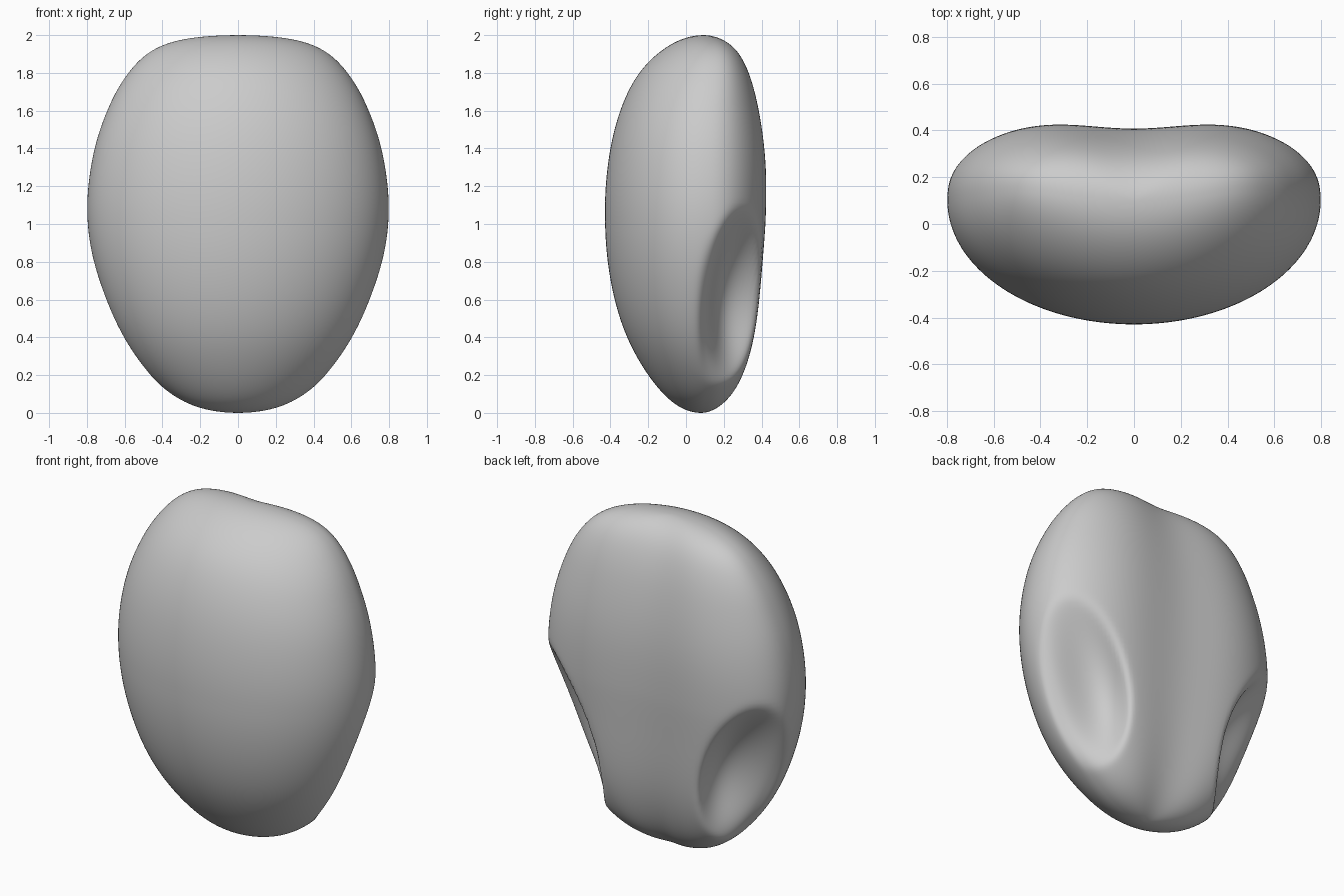
import bpy, bmesh, math

if "Cube" in bpy.data.objects:
    bpy.data.objects.remove(bpy.data.objects["Cube"])

SEG, RINGS = 160, 110

# Profiles by height: (z, half width, front depth, back depth), each divided by a unit sphere's radius
PROFILE = [
    (0.00, 0.95, 0.45, 0.36), (0.10, 0.80, 0.46, 0.36), (0.20, 0.775, 0.475, 0.35),
    (0.40, 0.765, 0.505, 0.335), (0.60, 0.765, 0.515, 0.32), (0.80, 0.78, 0.522, 0.313),
    (1.05, 0.80, 0.53, 0.323), (1.31, 0.815, 0.54, 0.34), (1.61, 0.86, 0.56, 0.355),
    (1.81, 0.96, 0.58, 0.38), (1.91, 1.11, 0.57, 0.41), (1.965, 1.30, 0.56, 0.43),
    (2.00, 1.65, 0.56, 0.44)]
PHI = [math.acos(max(-1, min(1, 1 - p[0]))) for p in PROFILE]


def sample(phi, k):
    """Gaussian-smoothed linear interpolation of profile column k."""
    def lin(a):
        a = abs(a)
        a = a if a <= math.pi else 2 * math.pi - a
        for i in range(len(PHI) - 1):
            if a <= PHI[i + 1] + 1e-9:
                f = (a - PHI[i]) / (PHI[i + 1] - PHI[i])
                return PROFILE[i][k] * (1 - f) + PROFILE[i + 1][k] * f
        return PROFILE[-1][k]
    tot = acc = 0
    for j in range(-8, 9):
        g = math.exp(-(j / 4) ** 2)
        acc += g * lin(phi + j * 0.035)
        tot += g
    return acc / tot


def dent(x, y, z):
    """Oval hollow pressed into each lower rear flank."""
    side = 1 if x >= 0 else -1
    ax = abs(x)
    nx, ny = 0.73, 0.683
    dx, dy, dz = ax - 0.58, y - 0.25, z - 0.62
    t = -ny * dx + nx * dy + 0.12 * dz
    r2 = (t / 0.25) ** 2 + (dz / 0.47) ** 2
    if r2 < 1:
        # fade out before reaching the front half
        h = max(0, min(1, (y + 0.02) / 0.16))
        h = h * h * (3 - 2 * h)
        d = 0.19 * h * (1 - r2) ** 1.2 * (1 + 0.55 * t / 0.25)
        ax -= nx * d
        y -= ny * d
    return side * ax, y, z


def point(phi, t, w, f, b):
    s, z = math.sin(phi), 1 - math.cos(phi)
    u, v = math.cos(t), math.sin(t)
    x = w * s * u
    y = 0.085 + 0.015 * min(1, z)
    if v < 0:
        y += f * s * v
    else:
        # squarer rear side with a vertical groove down the middle
        v = v ** 0.83
        y += 1.18 * b * s * v * (1 - 0.2 * math.exp(-(u / 0.45) ** 2))
    # ends curl into the bean shape
    y += 0.3 * abs(z - 1) ** 5 * (x * x - 0.02)
    return dent(x, y, z)


# Bean-shaped body, lofted ring by ring
bm = bmesh.new()
rings = []
for i in range(1, RINGS):
    phi = math.pi * i / RINGS
    w, f, b = (sample(phi, k) for k in (1, 2, 3))
    rings.append([bm.verts.new(point(phi, 2 * math.pi * j / SEG, w, f, b)) for j in range(SEG)])
bottom = bm.verts.new((0, 0.085, 0))
top = bm.verts.new((0, 0.095, 2))
for j in range(SEG):
    k = (j + 1) % SEG
    for a, c in zip(rings, rings[1:]):
        bm.faces.new((a[j], a[k], c[k], c[j]))
    bm.faces.new((bottom, rings[0][k], rings[0][j]))
    bm.faces.new((top, rings[-1][j], rings[-1][k]))
bmesh.ops.recalc_face_normals(bm, faces=bm.faces)
for face in bm.faces:
    face.smooth = True
mesh = bpy.data.meshes.new("body")
bm.to_mesh(mesh)
bm.free()
body = bpy.data.objects.new("body", mesh)
bpy.context.collection.objects.link(body)

# Soften the small ridges around the hollows
sm = body.modifiers.new("soften", 'SMOOTH')
sm.factor = 0.5
sm.iterations = 6
